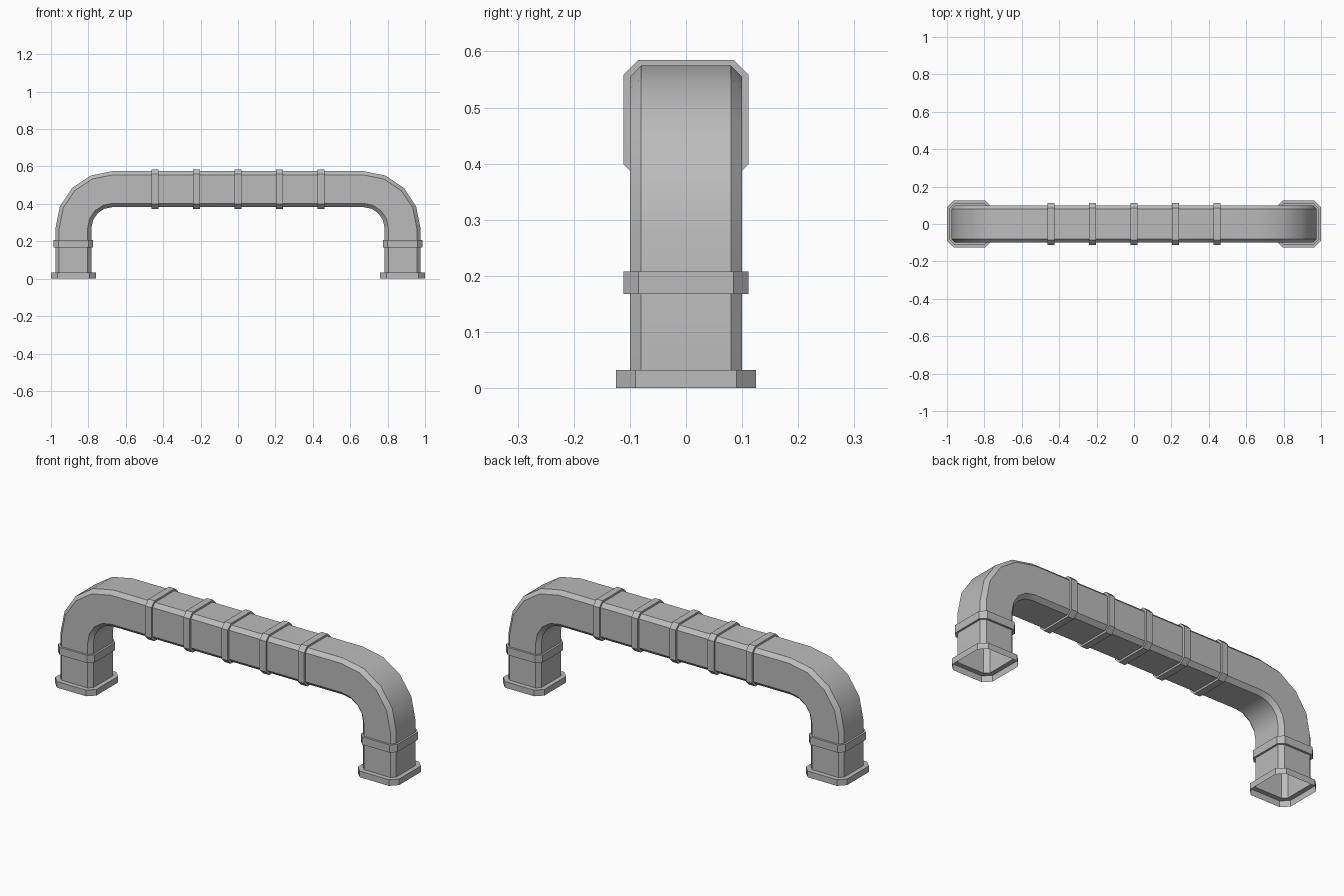
import bpy, bmesh
from math import sin, cos, pi
from mathutils import Vector

cube = bpy.data.objects.get("Cube")
if cube:
    bpy.data.objects.remove(cube)

grey = bpy.data.materials.new("duct_grey")
grey.use_nodes = True
colour = (0.5, 0.5, 0.5, 1)
grey.diffuse_color = colour
grey.node_tree.nodes["Principled BSDF"].inputs["Base Color"].default_value = colour

Y = Vector((0, 1, 0))
UP, ALONG = Vector((0, 0, 1)), Vector((1, 0, 0))
LEG_X, BEAM_Z = 0.88, 0.479          # centre lines of legs and beam
DUCT = (0.096, 0.10, 0.02)           # half depth, half width, chamfer
BAND = (0.106, 0.111, 0.026)
FOOT = (0.12, 0.125, 0.035)


def section(centre, direction, size):
    """Chamfered rectangle across the given direction."""
    a, b, c = size
    u = Y.cross(direction)
    outline = [(a, c - b), (a, b - c), (a - c, b), (c - a, b),
               (-a, b - c), (-a, c - b), (c - a, -b), (a - c, -b)]
    return [Vector(centre) + u * p + Y * q for p, q in outline]


def loft(name, sections):
    """Skin a row of sections, leaving the ends open."""
    bm = bmesh.new()
    rings = [[bm.verts.new(p) for p in section(*s)] for s in sections]
    for low, high in zip(rings, rings[1:]):
        for i in range(len(low)):
            j = (i + 1) % len(low)
            bm.faces.new((low[i], low[j], high[j], high[i]))
    mesh = bpy.data.meshes.new(name)
    bm.to_mesh(mesh)
    bm.free()
    mesh.materials.append(grey)
    obj = bpy.data.objects.new(name, mesh)
    bpy.context.collection.objects.link(obj)
    bpy.ops.object.select_all(action='DESELECT')
    obj.select_set(True)
    bpy.context.view_layer.objects.active = obj
    bpy.ops.object.shade_smooth_by_angle(angle=pi / 6)
    return obj


def ring(name, centre, direction, width):
    """Raised strap around the duct."""
    start = Vector(centre) - direction * width / 2
    end = Vector(centre) + direction * width / 2
    loft(name, [(start, direction, DUCT), (start, direction, BAND),
                (end, direction, BAND), (end, direction, DUCT)])


# Duct: leg, elbow, beam, elbow, leg
FOOT_H, RADIUS, STEPS = 0.032, 0.21, 4
bend_x, bend_z = LEG_X - RADIUS, BEAM_Z - RADIUS
path = [((-LEG_X, 0, FOOT_H), UP, DUCT)]
for side in (-1, 1):
    for k in range(STEPS + 1):
        turn = k / STEPS * pi / 2 + (pi / 2 if side > 0 else 0)
        centre = (side * bend_x - RADIUS * cos(turn), 0, bend_z + RADIUS * sin(turn))
        path.append((centre, Vector((sin(turn), 0, cos(turn))), DUCT))
path.append(((LEG_X, 0, FOOT_H), -UP, DUCT))
loft("duct", path)

# Straps along the beam
for n in range(-2, 3):
    ring(f"beam_strap_{n + 3}", (n * 0.222, 0, BEAM_Z), ALONG, 0.036)

# Collar and open flange on each leg
for side, x in (("right", -LEG_X), ("left", LEG_X)):
    ring(f"{side}_collar", (x, 0, 0.188), UP, 0.04)
    loft(f"{side}_foot_flange", [((x, 0, 0), UP, FOOT), ((x, 0, FOOT_H), UP, FOOT),
                                 ((x, 0, FOOT_H), UP, DUCT)])
